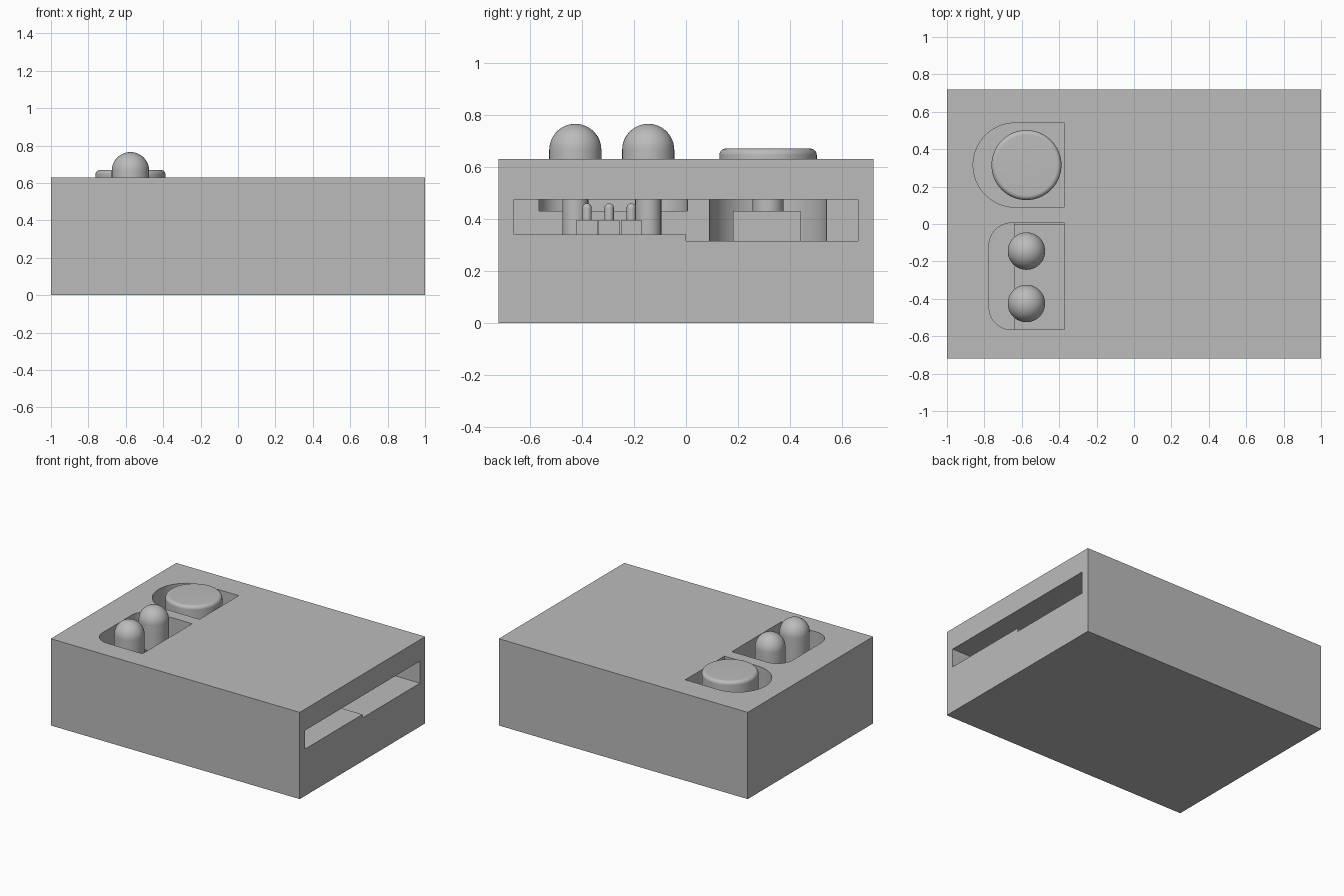
import bpy, bmesh, math
from mathutils import Matrix

cube = bpy.data.objects.get("Cube")
if cube:
    bpy.data.objects.remove(cube, do_unlink=True)

grey = bpy.data.materials.new("plain grey")
grey.use_nodes = True
grey.diffuse_color = (0.5, 0.5, 0.5, 1)
bsdf = next(n for n in grey.node_tree.nodes if n.type == 'BSDF_PRINCIPLED')
bsdf.inputs["Base Color"].default_value = (0.5, 0.5, 0.5, 1)


def finish(name, bm, smooth=False):
    bmesh.ops.recalc_face_normals(bm, faces=bm.faces)
    mesh = bpy.data.meshes.new(name)
    bm.to_mesh(mesh)
    bm.free()
    mesh.materials.append(grey)
    obj = bpy.data.objects.new(name, mesh)
    bpy.context.collection.objects.link(obj)
    if smooth:
        bpy.ops.object.select_all(action='DESELECT')
        obj.select_set(True)
        bpy.context.view_layer.objects.active = obj
        bpy.ops.object.shade_smooth_by_angle(angle=math.radians(35))
    return obj


def box(name, x, y, z):
    bm = bmesh.new()
    size = [b - a for a, b in (x, y, z)]
    mid = [(a + b) / 2 for a, b in (x, y, z)]
    bmesh.ops.create_cube(bm, size=1, matrix=Matrix.Translation(mid) @ Matrix.Diagonal((*size, 1)))
    return finish(name, bm)


def prism(name, outline, z0, z1):
    bm = bmesh.new()
    face = bm.faces.new([bm.verts.new((x, y, z0)) for x, y in outline])
    new = bmesh.ops.extrude_face_region(bm, geom=[face])["geom"]
    bmesh.ops.translate(bm, vec=(0, 0, z1 - z0), verts=[v for v in new if isinstance(v, bmesh.types.BMVert)])
    return finish(name, bm, True)


def lathe(name, x, y, profile, steps=48):
    bm = bmesh.new()
    verts = [bm.verts.new((r, 0, z)) for r, z in profile]
    edges = [bm.edges.new(p) for p in zip(verts, verts[1:])]
    bmesh.ops.spin(bm, geom=verts + edges, cent=(0, 0, 0), axis=(0, 0, 1), angle=2 * math.pi, steps=steps)
    bmesh.ops.remove_doubles(bm, verts=bm.verts, dist=0.0005)
    bmesh.ops.translate(bm, vec=(x, y, 0), verts=bm.verts)
    return finish(name, bm, True)


def left_rounded(x0, x1, y0, y1, r, n=20):
    """Outline with two rounded corners on the low-x side."""
    pts = [(x1, y0), (x1, y1)]
    for cy, start in ((y1 - r, 0.5), (y0 + r, 1.0)):
        for i in range(n + 1):
            a = math.pi * (start + 0.5 * i / n)
            p = (x0 + r + r * math.cos(a), cy + r * math.sin(a))
            if math.dist(p, pts[-1]) > 0.001:
                pts.append(p)
    return pts


def rounded_top(radius, bottom, top, fillet, n=12):
    arc = [(radius - fillet + fillet * math.cos(math.pi / 2 * i / n),
            top - fillet + fillet * math.sin(math.pi / 2 * i / n)) for i in range(n + 1)]
    return [(0, bottom), (radius, bottom)] + arc + [(0, top)]


# Housing with an end slot and two open wells in the top
housing = box("housing", (-1, 1), (-0.72, 0.72), (0, 0.63))
cutters = [
    box("slot_cutter", (-0.64, 1.1), (-0.66, 0.66), (0.34, 0.475)),
    box("slot_step_cutter", (-0.64, 1.1), (0, 0.66), (0.315, 0.4)),
    prism("knob_well_cutter", left_rounded(-0.86, -0.372, 0.09, 0.54, 0.225), 0.315, 0.8),
    prism("button_well_cutter", left_rounded(-0.775, -0.372, -0.565, 0.005, 0.12), 0.43, 0.8),
]
for cutter in cutters:
    mod = housing.modifiers.new(cutter.name, 'BOOLEAN')
    mod.operation = 'DIFFERENCE'
    mod.solver = 'EXACT'
    mod.object = cutter
    cutter.hide_render = True
bpy.context.view_layer.update()
carved = bpy.data.meshes.new_from_object(housing.evaluated_get(bpy.context.evaluated_depsgraph_get()))
housing.modifiers.clear()
housing.data = carved
for cutter in cutters:
    bpy.data.objects.remove(cutter, do_unlink=True)

# Domed buttons on slim stems
for i, y in enumerate((-0.425, -0.145)):
    lathe(f"button_{i + 1}", -0.575, y, rounded_top(0.1, 0.48, 0.765, 0.1))
    lathe(f"button_stem_{i + 1}", -0.575, y, [(0, 0.34), (0.05, 0.34), (0.05, 0.49), (0, 0.49)], 24)

# Round knob over its socket block
lathe("knob", -0.575, 0.315, rounded_top(0.187, 0.48, 0.67, 0.025), 64)
lathe("knob_stem", -0.575, 0.315, [(0, 0.42), (0.06, 0.42), (0.06, 0.49), (0, 0.49)], 24)
box("socket_block", (-0.65, -0.5), (0.18, 0.44), (0.315, 0.43))

# Three contact pins inside the slot
for i, y in enumerate((-0.38, -0.295, -0.21)):
    box(f"pin_base_{i + 1}", (-0.34, -0.26), (y - 0.04, y + 0.04), (0.34, 0.395))
    lathe(f"pin_{i + 1}", -0.3, y, rounded_top(0.018, 0.39, 0.46, 0.018, 6), 16)
